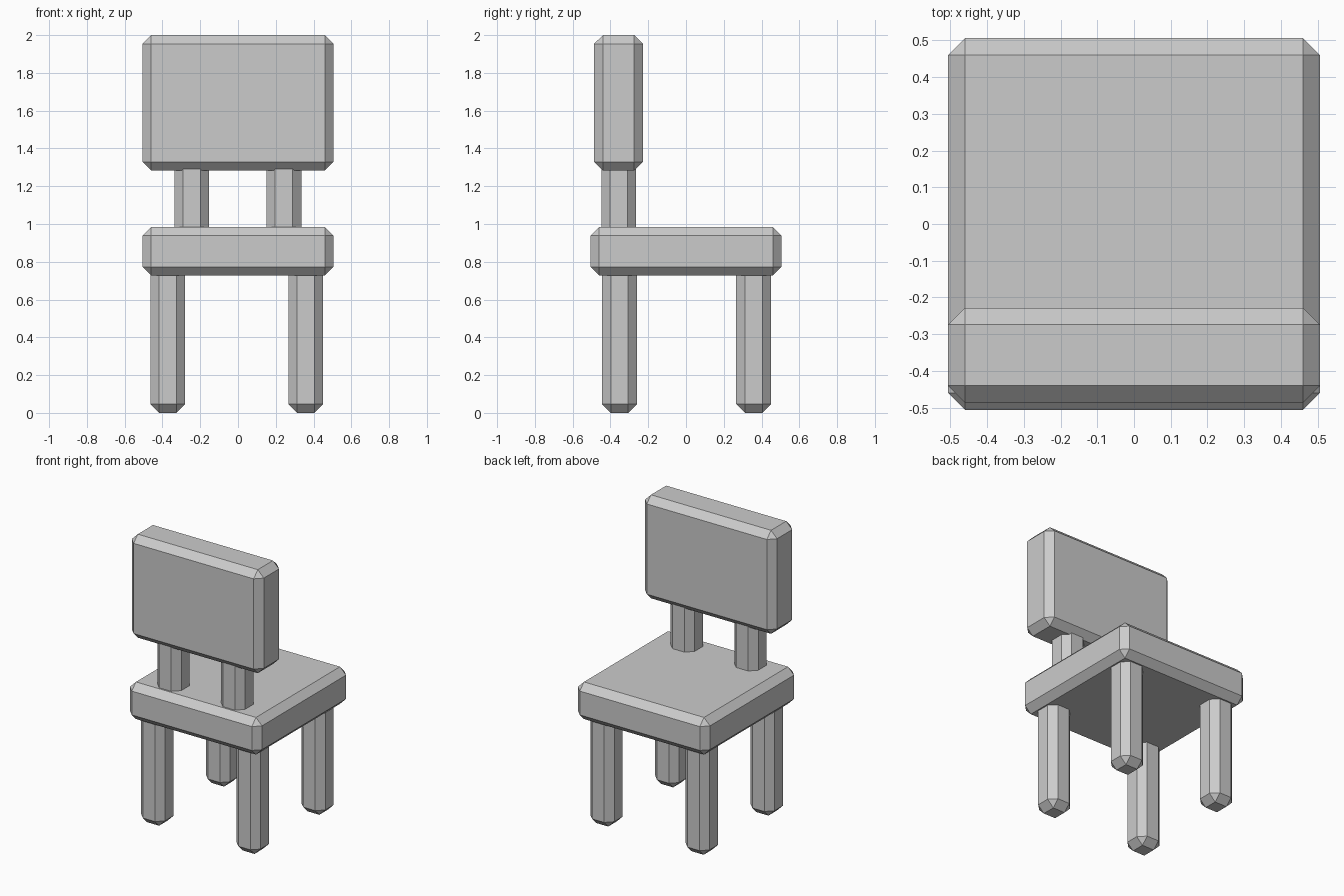
import bpy, bmesh
from mathutils import Vector

if "Cube" in bpy.data.objects:
    bpy.data.objects.remove(bpy.data.objects["Cube"])

CHAMFER = 0.046


def block(name, lo, hi):
    """Box between two corners with a single flat chamfer on every edge."""
    lo, hi = Vector(lo), Vector(hi)
    bm = bmesh.new()
    bmesh.ops.create_cube(bm, size=1)
    bmesh.ops.scale(bm, vec=hi - lo, verts=bm.verts)
    bmesh.ops.translate(bm, vec=(lo + hi) / 2, verts=bm.verts)
    bmesh.ops.bevel(bm, geom=bm.edges[:], offset=CHAMFER, segments=1,
                    profile=0.5, affect='EDGES')
    bmesh.ops.recalc_face_normals(bm, faces=bm.faces)
    mesh = bpy.data.meshes.new(name)
    bm.to_mesh(mesh)
    bm.free()
    obj = bpy.data.objects.new(name, mesh)
    bpy.context.collection.objects.link(obj)
    return obj


def post(name, x, y, z0, z1, half=0.092):
    """Square chamfered post centred on x, y."""
    return block(name, (x - half, y - half, z0), (x + half, y + half, z1))


# Seat and backrest
block("seat", (-0.506, -0.506, 0.727), (0.506, 0.506, 0.984))
block("backrest", (-0.506, -0.486, 1.283), (0.506, -0.228, 2.0))

# Four legs, tops buried in the seat
for row, y in (("front", -0.352), ("back", 0.358)):
    for side, x in (("left", -0.372), ("right", 0.359)):
        post(f"{row}_{side}_leg", x, y, 0.0, 0.82)

# Two supports, ends buried in the seat and backrest
for side, x in (("left", -0.245), ("right", 0.243)):
    post(f"{side}_back_support", x, -0.356, 0.86, 1.42)
